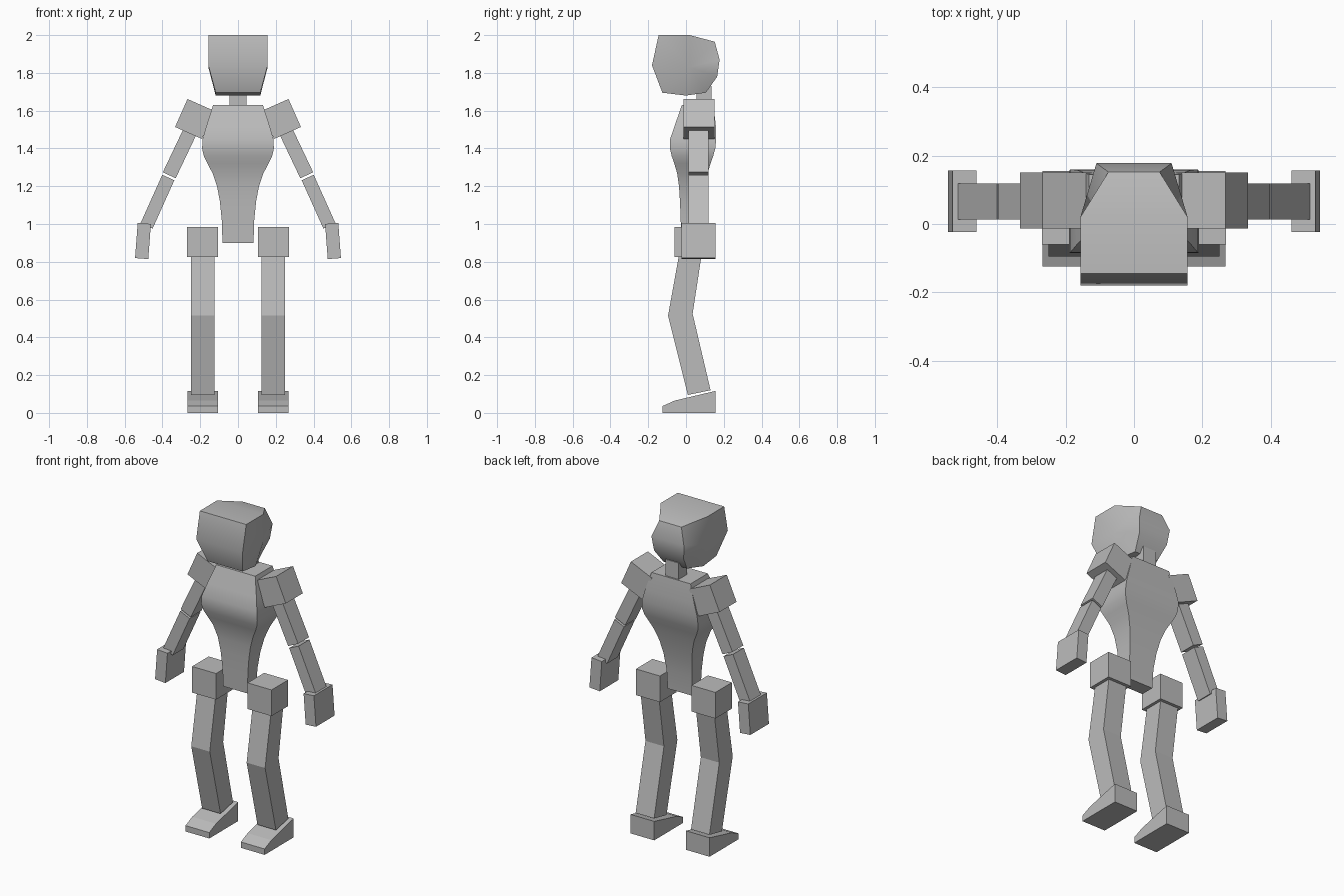
import bpy, bmesh, math
from mathutils import Matrix

cube = bpy.data.objects.get("Cube")
if cube:
    bpy.data.objects.remove(cube, do_unlink=True)

grey = bpy.data.materials.new("plain grey")
grey.use_nodes = True
colour = (0.5, 0.5, 0.5, 1)
grey.diffuse_color = colour
grey.node_tree.nodes["Principled BSDF"].inputs["Base Color"].default_value = colour


def finish(name, bm, smooth=None):
    """Turn a bmesh into a named object, optionally smooth below an angle."""
    bmesh.ops.recalc_face_normals(bm, faces=bm.faces)
    mesh = bpy.data.meshes.new(name)
    bm.to_mesh(mesh)
    bm.free()
    mesh.materials.append(grey)
    obj = bpy.data.objects.new(name, mesh)
    bpy.context.collection.objects.link(obj)
    if smooth:
        bpy.ops.object.select_all(action='DESELECT')
        obj.select_set(True)
        bpy.context.view_layer.objects.active = obj
        bpy.ops.object.shade_smooth_by_angle(angle=math.radians(smooth))
    return obj


def box(name, centre, size, tilt=0):
    """Box turned about the y axis."""
    bm = bmesh.new()
    place = Matrix.Translation(centre) @ Matrix.Rotation(tilt, 4, 'Y') @ Matrix.Diagonal((*size, 1))
    bmesh.ops.create_cube(bm, size=1, matrix=place)
    return finish(name, bm)


def limb(name, start, end, y, width, depth):
    """Box running between two (x, z) points."""
    dx, dz = end[0] - start[0], end[1] - start[1]
    centre = ((start[0] + end[0]) / 2, y, (start[1] + end[1]) / 2)
    return box(name, centre, (width, depth, math.hypot(dx, dz)), math.atan2(dx, dz))


def prism(name, profile, x0, x1):
    """Side profile of (y, z) points extruded along x."""
    bm = bmesh.new()
    a, b = ([bm.verts.new((x, y, z)) for y, z in profile] for x in (x0, x1))
    bm.faces.new(a)
    bm.faces.new(b)
    for i in range(len(a)):
        j = (i + 1) % len(a)
        bm.faces.new((a[i], a[j], b[j], b[i]))
    return finish(name, bm)


# Torso: rectangular rings of z, half width, front y, back y
rings = [(0.90, 0.082, -0.025, 0.06), (1.02, 0.086, -0.028, 0.065),
         (1.12, 0.096, -0.032, 0.08), (1.20, 0.111, -0.037, 0.097),
         (1.27, 0.135, -0.047, 0.115), (1.32, 0.162, -0.062, 0.13),
         (1.36, 0.181, -0.076, 0.144), (1.40, 0.19, -0.085, 0.155),
         (1.45, 0.187, -0.084, 0.16), (1.52, 0.167, -0.06, 0.158),
         (1.63, 0.132, -0.022, 0.145)]
bm = bmesh.new()
loops = [[bm.verts.new(p) for p in ((-w, f, z), (w, f, z), (w, b, z), (-w, b, z))]
         for z, w, f, b in rings]
bm.faces.new(loops[0])
bm.faces.new(loops[-1])
for low, high in zip(loops, loops[1:]):
    for i in range(4):
        j = (i + 1) % 4
        bm.faces.new((low[i], low[j], high[j], high[i]))
finish("torso", bm, 40)

# Neck
box("neck", (0, 0.095, 1.67), (0.09, 0.08, 0.12))

# Head: side outline of y, z, half width, with a cheek point on each side
outline = [(-0.145, 2.0, 0.157), (0.02, 2.0, 0.157), (0.152, 1.965, 0.075),
           (0.178, 1.87, 0.11), (0.165, 1.78, 0.10), (0.105, 1.695, 0.08),
           (0.0, 1.68, 0.118), (-0.125, 1.695, 0.118), (-0.18, 1.84, 0.157)]
bm = bmesh.new()
sides = []
for s in (-1, 1):
    edge = [bm.verts.new((s * w, y, z)) for y, z, w in outline]
    cheek = bm.verts.new((s * 0.157, 0.02, 1.83))
    for i in range(len(edge)):
        bm.faces.new((cheek, edge[i], edge[(i + 1) % len(edge)]))
    sides.append(edge)
a, b = sides
for i in range(len(a)):
    j = (i + 1) % len(a)
    bm.faces.new((a[i], a[j], b[j], b[i]))
finish("head", bm, 42)

leg_profile = [(-0.025, 0.9), (-0.04, 0.82), (-0.095, 0.515), (0.01, 0.095),
               (0.13, 0.12), (0.035, 0.525), (0.08, 0.82), (0.095, 0.9)]
foot_profile = [(-0.125, 0), (0.155, 0), (0.155, 0.116), (-0.06, 0.065), (-0.125, 0.036)]

# Paired limbs
for side, s in (("left", 1), ("right", -1)):
    box(side + "_shoulder", (s * 0.229, 0.069, 1.556), (0.156, 0.164, 0.162),
        -s * math.radians(24))
    limb(side + "_upper_arm", (s * 0.257, 1.483), (s * 0.364, 1.258), 0.066, 0.075, 0.105)
    limb(side + "_forearm", (s * 0.369, 1.246), (s * 0.484, 0.99), 0.066, 0.07, 0.105)
    limb(side + "_hand", (s * 0.496, 1.003), (s * 0.51, 0.817), 0.066, 0.07, 0.18)
    box(side + "_hip", (s * 0.188, 0.02, 0.905), (0.162, 0.16, 0.16))
    prism(side + "_leg", leg_profile, s * 0.125, s * 0.25)
    prism(side + "_foot", foot_profile, s * 0.107, s * 0.268)
